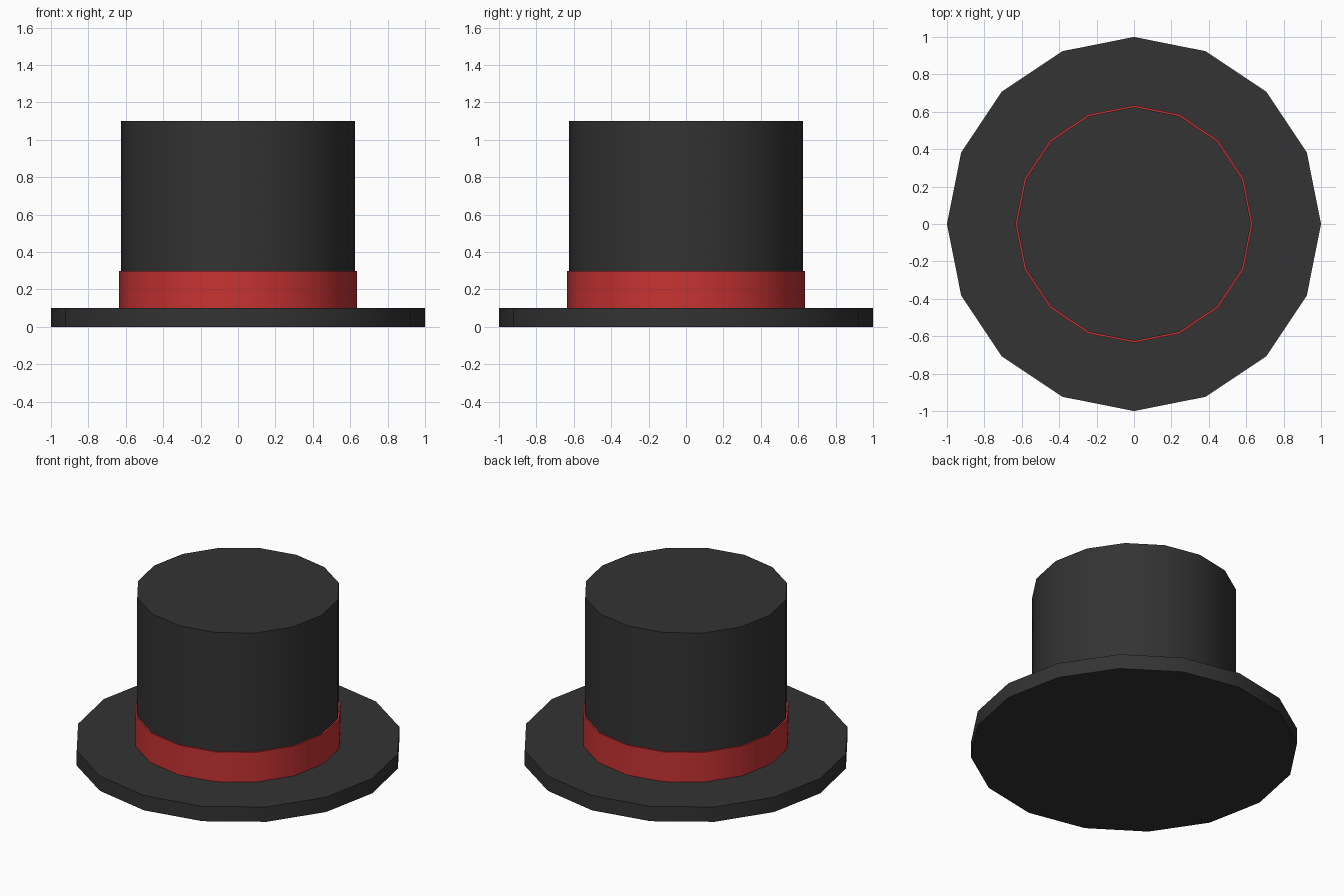
import bpy
import math

cube = bpy.data.objects.get("Cube")
if cube:
    bpy.data.objects.remove(cube, do_unlink=True)


def make_material(name, colour):
    mat = bpy.data.materials.new(name)
    mat.use_nodes = True
    mat.diffuse_color = colour
    mat.node_tree.nodes["Principled BSDF"].inputs["Base Color"].default_value = colour
    return mat


black = make_material("black felt", (0.033, 0.033, 0.033, 1))
red = make_material("red ribbon", (0.58, 0.033, 0.033, 1))


def disc(name, radius, bottom, top, mat):
    """Sixteen-sided cylinder with smooth walls and crisp rims."""
    bpy.ops.mesh.primitive_cylinder_add(
        vertices=16, radius=radius, depth=top - bottom,
        location=(0, 0, (bottom + top) / 2))
    obj = bpy.context.object
    obj.name = name
    obj.data.materials.append(mat)
    bpy.ops.object.shade_smooth_by_angle(angle=math.radians(30))
    return obj


# Wide flat brim, ribbon around the base, and tall crown
disc("brim", 1.0, 0.0, 0.1, black)
disc("hat_band", 0.635, 0.1, 0.3, red)
disc("crown", 0.625, 0.1, 1.1, black)
